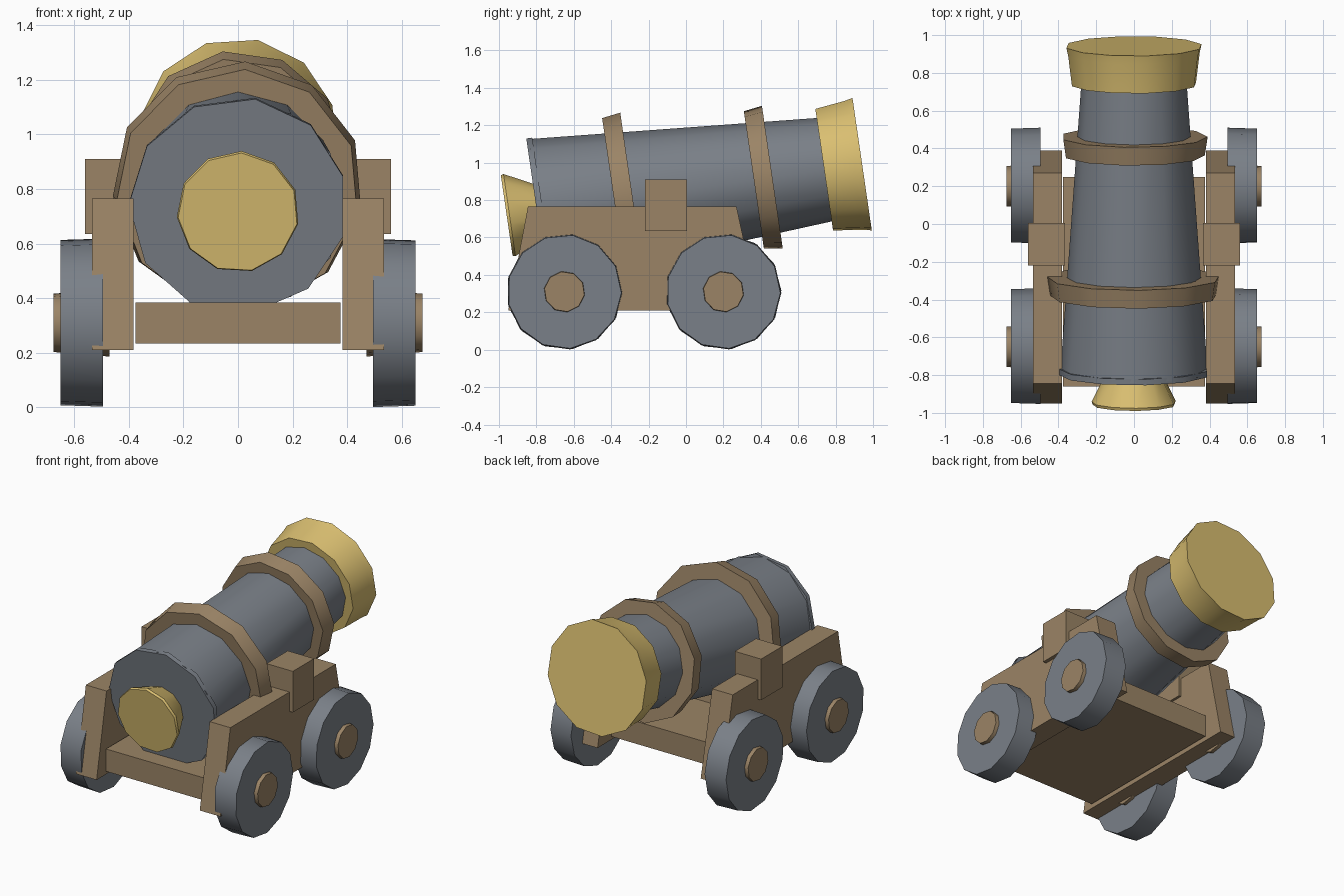
import bpy, bmesh, math
from mathutils import Matrix, Vector

old = bpy.data.objects.get("Cube")
if old:
    bpy.data.objects.remove(old, do_unlink=True)


def material(name, rgb):
    m = bpy.data.materials.new(name)
    m.use_nodes = True
    m.diffuse_color = (*rgb, 1)
    m.node_tree.nodes["Principled BSDF"].inputs["Base Color"].default_value = (*rgb, 1)
    return m


IRON = material("iron grey", (0.195, 0.216, 0.246))
WOOD = material("wood brown", (0.328, 0.231, 0.133))
BRASS = material("brass yellow", (0.70, 0.52, 0.165))


def finish(bm, name, mat, smooth=False):
    bmesh.ops.recalc_face_normals(bm, faces=bm.faces)
    mesh = bpy.data.meshes.new(name)
    bm.to_mesh(mesh)
    bm.free()
    mesh.materials.append(mat)
    ob = bpy.data.objects.new(name, mesh)
    bpy.context.collection.objects.link(ob)
    if smooth:
        bpy.ops.object.select_all(action='DESELECT')
        ob.select_set(True)
        bpy.context.view_layer.objects.active = ob
        bpy.ops.object.shade_smooth_by_angle(angle=math.radians(40))
    return ob


def lathe(name, profile, matrix, mat, sides=12, turn=0.0, closed=False):
    """Spin (distance, radius) points about local z, then place with matrix."""
    bm = bmesh.new()
    rings = []
    for d, r in profile:
        rings.append([bm.verts.new(matrix @ Vector((
            r * math.cos(turn + math.tau * i / sides),
            r * math.sin(turn + math.tau * i / sides), d))) for i in range(sides)])
    pairs = list(zip(rings, rings[1:]))
    if closed:
        pairs.append((rings[-1], rings[0]))
    else:
        bm.faces.new(rings[0])
        bm.faces.new(rings[-1])
    for a, b in pairs:
        for i in range(sides):
            j = (i + 1) % sides
            bm.faces.new((a[i], a[j], b[j], b[i]))
    return finish(bm, name, mat, True)


def prism(name, outline, x0, x1, mat):
    """Extrude a (y, z) outline from x0 to x1."""
    bm = bmesh.new()
    a = [bm.verts.new((x0, y, z)) for y, z in outline]
    b = [bm.verts.new((x1, y, z)) for y, z in outline]
    bm.faces.new(a)
    bm.faces.new(b)
    for i in range(len(a)):
        j = (i + 1) % len(a)
        bm.faces.new((a[i], a[j], b[j], b[i]))
    return finish(bm, name, mat)


def box(name, x0, x1, y0, y1, z0, z1, mat):
    return prism(name, [(y0, z0), (y1, z0), (y1, z1), (y0, z1)], x0, x1, mat)


# Barrel axis: starts at the breech, rises towards the muzzle
TILT = math.radians(8.3)
AXIS = Matrix.Translation((0, -0.785, 0.74)) @ Matrix.Rotation(TILT - math.pi / 2, 4, 'X')

lathe("barrel", [(0, 0.39), (1.6, 0.275)], AXIS, IRON)
lathe("breech_rim", [(-0.012, 0.4), (0.02, 0.4)], AXIS, IRON, 11, 0.3)
lathe("breech_knob", [(-0.175, 0.22), (-0.16, 0.225), (0.01, 0.14)], AXIS, BRASS, 11, 0.2)
lathe("muzzle_collar", [(1.54, 0.335), (1.70, 0.355), (1.745, 0.365)], AXIS, BRASS, 12, 0.2)

# Wooden hoops round the barrel
for name, d, r, inner, turn in (("breech_hoop", 0.455, 0.46, 0.35, 0.2),
                                ("muzzle_hoop", 1.21, 0.39, 0.29, 0.0)):
    w = 0.05
    lathe(name, [(d - w, inner), (d - w, r - 0.015), (d + w, r), (d + w, inner)],
          AXIS, WOOD, 11, turn, closed=True)

# Carriage
box("carriage_bed", -0.375, 0.375, -0.86, 0.25, 0.235, 0.385, WOOD)
CHEEK = [(-0.95, 0.21), (0.39, 0.21), (0.27, 0.765), (-0.845, 0.765)]
for side, s in (("left", 1), ("right", -1)):
    prism(side + "_cheek", CHEEK, s * 0.382, s * 0.535, WOOD)
    box(side + "_trunnion_block", s * 0.365, s * 0.56, -0.22, 0.005, 0.635, 0.91, WOOD)
    # Wheels with hubs, axles along x
    for end, y in (("front", -0.65), ("rear", 0.2)):
        place = Matrix.Translation((0, y, 0.31)) @ Matrix.Rotation(s * math.pi / 2, 4, 'Y')
        lathe(f"{side}_{end}_wheel", [(0.495, 0.31), (0.65, 0.305)], place, IRON, 13, 0.1)
        lathe(f"{side}_{end}_hub", [(0.47, 0.125), (0.675, 0.108)], place, WOOD, 10, 0.15)
